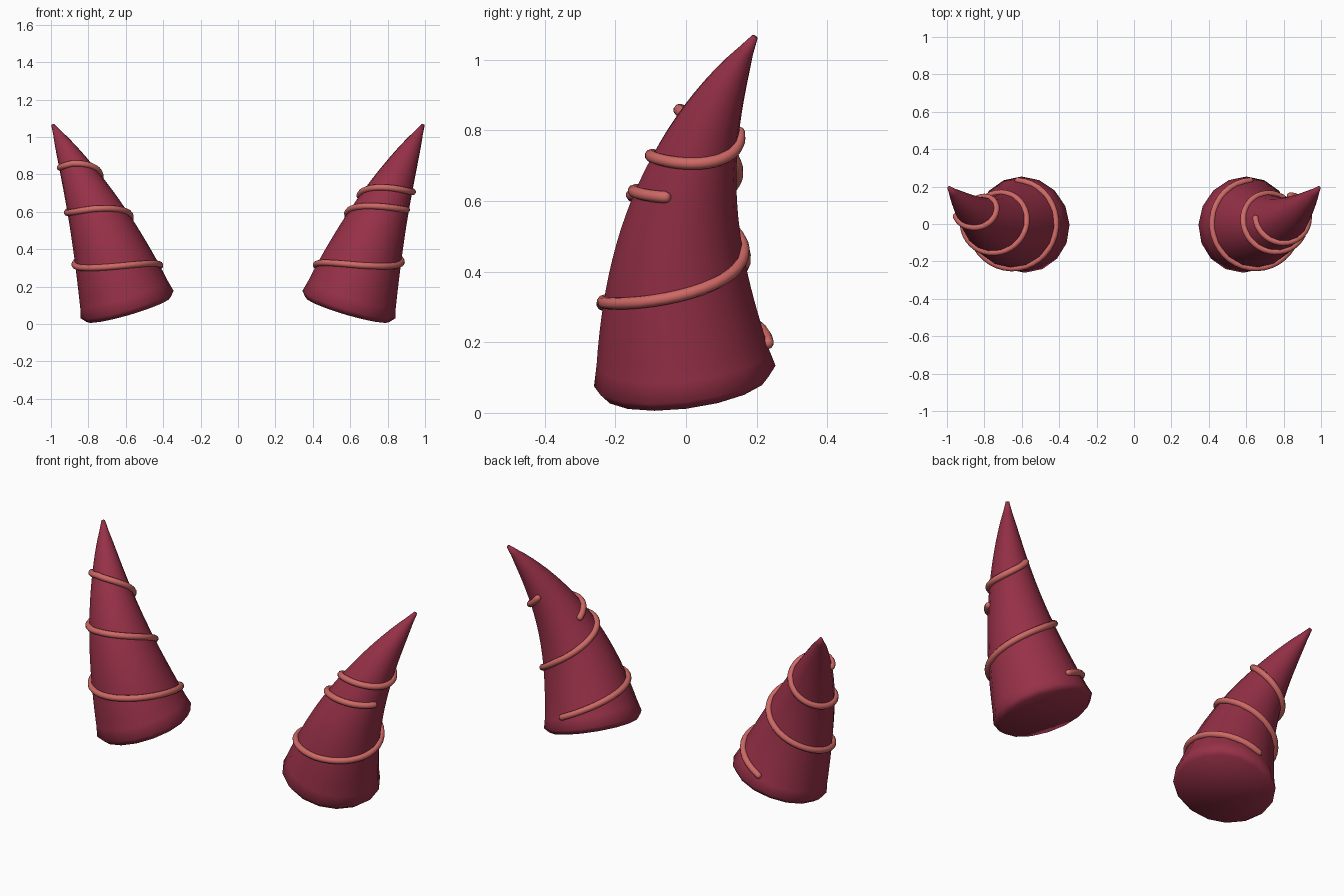
import bpy, bmesh, math
from mathutils import Vector

cube = bpy.data.objects.get("Cube")
if cube:
    bpy.data.objects.remove(cube, do_unlink=True)


def material(name, rgb):
    m = bpy.data.materials.new(name)
    m.use_nodes = True
    m.diffuse_color = (*rgb, 1)
    bsdf = next(n for n in m.node_tree.nodes if n.type == 'BSDF_PRINCIPLED')
    bsdf.inputs["Base Color"].default_value = (*rgb, 1)
    bsdf.inputs["Roughness"].default_value = 0.6
    return m


HORN_RED = material("dark crimson", (0.31, 0.03, 0.064))
COIL_PINK = material("coral pink", (0.62, 0.14, 0.13))

# Horn centre line (a cubic curve) and its taper
P = [Vector(p) for p in ((0.585, 0, 0.078), (0.69, -0.047, 0.435),
                         (0.80, -0.03, 0.715), (0.99, 0.195, 1.065))]


def centre(t):
    u = 1 - t
    return P[0]*u**3 + P[1]*3*u*u*t + P[2]*3*u*t*t + P[3]*t**3


def tangent(t):
    u = 1 - t
    return ((P[1]-P[0])*u*u + (P[2]-P[1])*2*u*t + (P[3]-P[2])*t*t).normalized()


def radius(t):
    return max(0.26 * (1 - t)**0.75, 0.009)


def frame(axis, ref):
    u = (ref - axis * axis.dot(ref)).normalized()
    return u, axis.cross(u)


def sweep(name, stations, sides, ref, side, mat):
    """Skin rings of (centre, axis, radius); side = -1 mirrors across x."""
    bm = bmesh.new()
    rings = []
    for c, axis, r in stations:
        u, v = frame(axis, ref)
        ring = []
        for k in range(sides):
            a = 2 * math.pi * k / sides
            p = c + (u * math.cos(a) + v * math.sin(a)) * r
            ring.append(bm.verts.new((p.x * side, p.y, p.z)))
        rings.append(ring)
    for lo, hi in zip(rings, rings[1:]):
        for k in range(sides):
            j = (k + 1) % sides
            bm.faces.new((lo[k], lo[j], hi[j], hi[k]))
    bm.faces.new(rings[0])
    bm.faces.new(rings[-1])
    bmesh.ops.recalc_face_normals(bm, faces=bm.faces[:])
    for f in bm.faces:
        f.smooth = True
    mesh = bpy.data.meshes.new(name)
    bm.to_mesh(mesh)
    bm.free()
    mesh.materials.append(mat)
    obj = bpy.data.objects.new(name, mesh)
    bpy.context.collection.objects.link(obj)
    return obj


def horn(name, side):
    # Bevelled rim, then the tapering body
    stations = [(centre(0), tangent(0), 0.235), (centre(0.025), tangent(0.025), 0.259)]
    n = 26
    for i in range(2, n + 1):
        t = i / n
        stations.append((centre(t), tangent(t), radius(t)))
    sweep(name, stations, 16, Vector((0, 1, 0)), side, HORN_RED)


def coil(name, side, knots, r=0.017):
    """Wrap a tube round the horn; knots are (degrees from the back, centre height)."""
    pts = []
    for (a0, z0), (a1, z1) in zip(knots, knots[1:]):
        steps = round((a1 - a0) / 10)
        for i in range(steps + (a1 == knots[-1][0])):
            f = i / steps
            a = math.radians(a0 + (a1 - a0) * f)
            t = (z0 + (z1 - z0) * f - P[0].z) / (P[3].z - P[0].z)
            u, v = frame(tangent(t), Vector((0, 1, 0)))
            pts.append(centre(t) + (u*math.cos(a) + v*math.sin(a)) * (radius(t) + 0.003))
    last = len(pts) - 1
    axes = [(pts[min(i+1, last)] - pts[max(i-1, 0)]).normalized() for i in range(last + 1)]
    body = [(p, ax, r) for p, ax in zip(pts, axes)]
    # Rounded ends
    start = [(pts[0] - axes[0]*r*d, axes[0], r*s) for d, s in ((0.9, 0.4), (0.6, 0.8))]
    end = [(pts[-1] + axes[-1]*r*d, axes[-1], r*s) for d, s in ((0.6, 0.8), (0.9, 0.4))]
    sweep(name, start + body + end, 10, Vector((0, 0, 1)), side, COIL_PINK)


horn("left_horn", 1)
horn("right_horn", -1)

# The left horn carries two strands, the right horn one long strand
coil("left_lower_coil", 1, [(0, 0.17), (180, 0.31), (360, 0.47), (600, 0.645)])
coil("left_upper_coil", 1, [(80, 0.635), (180, 0.70), (370, 0.82)])
coil("right_coil", -1, [(0, 0.17), (180, 0.305), (540, 0.59), (900, 0.835), (960, 0.86)])
